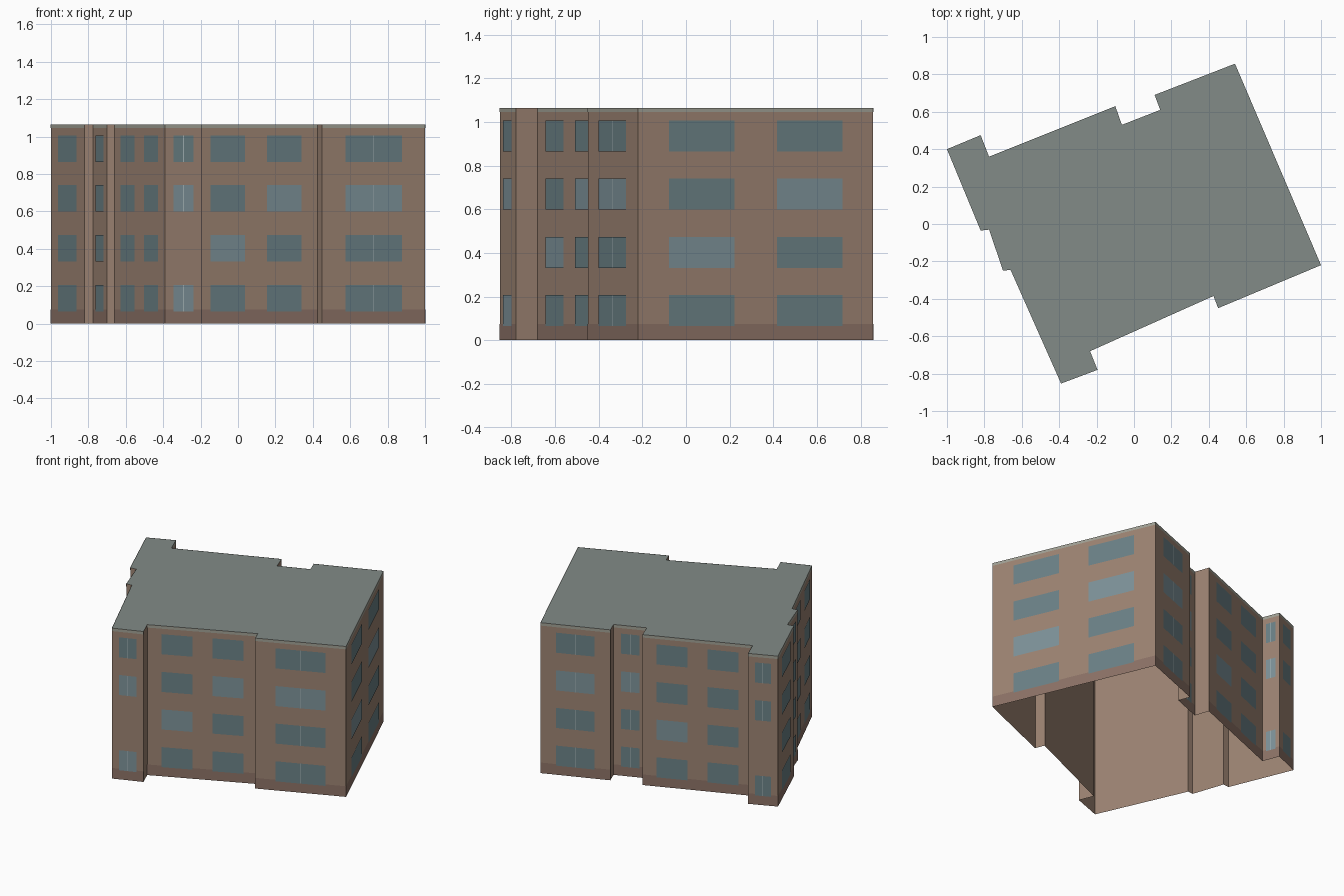
import bpy
from mathutils import Vector

if "Cube" in bpy.data.objects:
    bpy.data.objects.remove(bpy.data.objects["Cube"])

H = 1.065
FLOORS = [0.065, 0.332, 0.598, 0.865]
WIN_H = 0.142


def material(name, hexcode):
    m = bpy.data.materials.new(name)
    rgb = [int(hexcode[i:i + 2], 16) / 255 for i in (0, 2, 4)]
    m.diffuse_color = [((c + 0.055) / 1.055) ** 2.4 for c in rgb] + [1]
    m.use_nodes = True
    m.node_tree.nodes["Principled BSDF"].inputs["Base Color"].default_value = m.diffuse_color
    return m


WALL = material("brown_wall", "9C8372")
BASE = material("dark_brown_base", "8C7266")
TRIM = material("grey_trim", "A0A094")
ROOF = material("grey_roof", "828B87")
GLASS = material("glass", "6B8186")
PALE = material("pale_glass", "7D9299")
BAR = material("window_bar", "A9B8BB")

# Footprint, clockwise from the left corner
P = [Vector(p) for p in (
    (-1.0, 0.40), (-0.82, 0.475), (-0.775, 0.36), (-0.10, 0.63),
    (-0.065, 0.53), (0.14, 0.61), (0.11, 0.69), (0.54, 0.857),
    (1.0, -0.22), (0.45, -0.45), (0.425, -0.385), (-0.235, -0.68),
    (-0.195, -0.78), (-0.39, -0.853), (-0.66, -0.245), (-0.70, -0.25),
    (-0.775, -0.03), (-0.82, -0.035))]

# Window layouts as (start, end) fractions along a wall
ONE = [(0.225, 0.775)]
TWO = [(0.13, 0.41), (0.59, 0.87)]

# Wall index: (layout, centre bar, blank floors, pale panes as (floor, column))
FACADES = {
    0: (ONE, True, [1], []),
    1: (ONE, True, [1], [(0, 0), (2, 0)]),
    2: (TWO, False, [], [(1, 1)]),
    4: (ONE, True, [], [(2, 0)]),
    6: (ONE, True, [], [(2, 0)]),
    7: (TWO, False, [], [(2, 0), (1, 1)]),
    8: (ONE, True, [], [(2, 0)]),
    10: (TWO, False, [], [(2, 0), (1, 1)]),
    12: (ONE, True, [1], [(0, 0), (2, 0)]),
    13: (TWO, False, [], []),
    15: (ONE, False, [], []),
    17: (ONE, True, [], []),
}


def wall_quad(i, t0, t1, z0, z1, out=0.0):
    """Outward-facing rectangle on wall i, lifted off it by out."""
    a, b = P[i], P[(i + 1) % len(P)]
    d = (b - a).normalized()
    lift = Vector((-d.y, d.x)) * out
    s, e = a.lerp(b, t0) + lift, a.lerp(b, t1) + lift
    return [(e.x, e.y, z0), (s.x, s.y, z0), (s.x, s.y, z1), (e.x, e.y, z1)]


def make(name, polys, mat):
    verts, faces = [], []
    for poly in polys:
        faces.append(range(len(verts), len(verts) + len(poly)))
        verts += poly
    mesh = bpy.data.meshes.new(name)
    mesh.from_pydata(verts, [], [list(f) for f in faces])
    mesh.materials.append(mat)
    bpy.context.collection.objects.link(bpy.data.objects.new(name, mesh))


# Open-bottomed shell and flat roof
make("walls", [wall_quad(i, 0, 1, 0, H) for i in range(len(P))], WALL)
make("roof", [[(p.x, p.y, H) for p in reversed(P)]], ROOF)

# Base and top bands on the main walls only
make("base_band", [wall_quad(i, 0, 1, 0, 0.075, 0.0015) for i in FACADES], BASE)
make("top_trim", [wall_quad(i, 0, 1, 1.045, H, 0.0015) for i in FACADES], TRIM)

# Windows and their centre bars
dark, pale, bars = [], [], []
for i, (layout, bar, blank, light) in FACADES.items():
    length = (P[(i + 1) % len(P)] - P[i]).length
    for row, z in enumerate(FLOORS):
        if row in blank:
            continue
        for col, (t0, t1) in enumerate(layout):
            group = pale if (row, col) in light else dark
            group.append(wall_quad(i, t0, t1, z, z + WIN_H, 0.003))
            if bar:
                mid, w = (t0 + t1) / 2, 0.002 / length
                bars.append(wall_quad(i, mid - w, mid + w, z, z + WIN_H, 0.004))
make("windows", dark, GLASS)
make("pale_windows", pale, PALE)
make("window_bars", bars, BAR)
